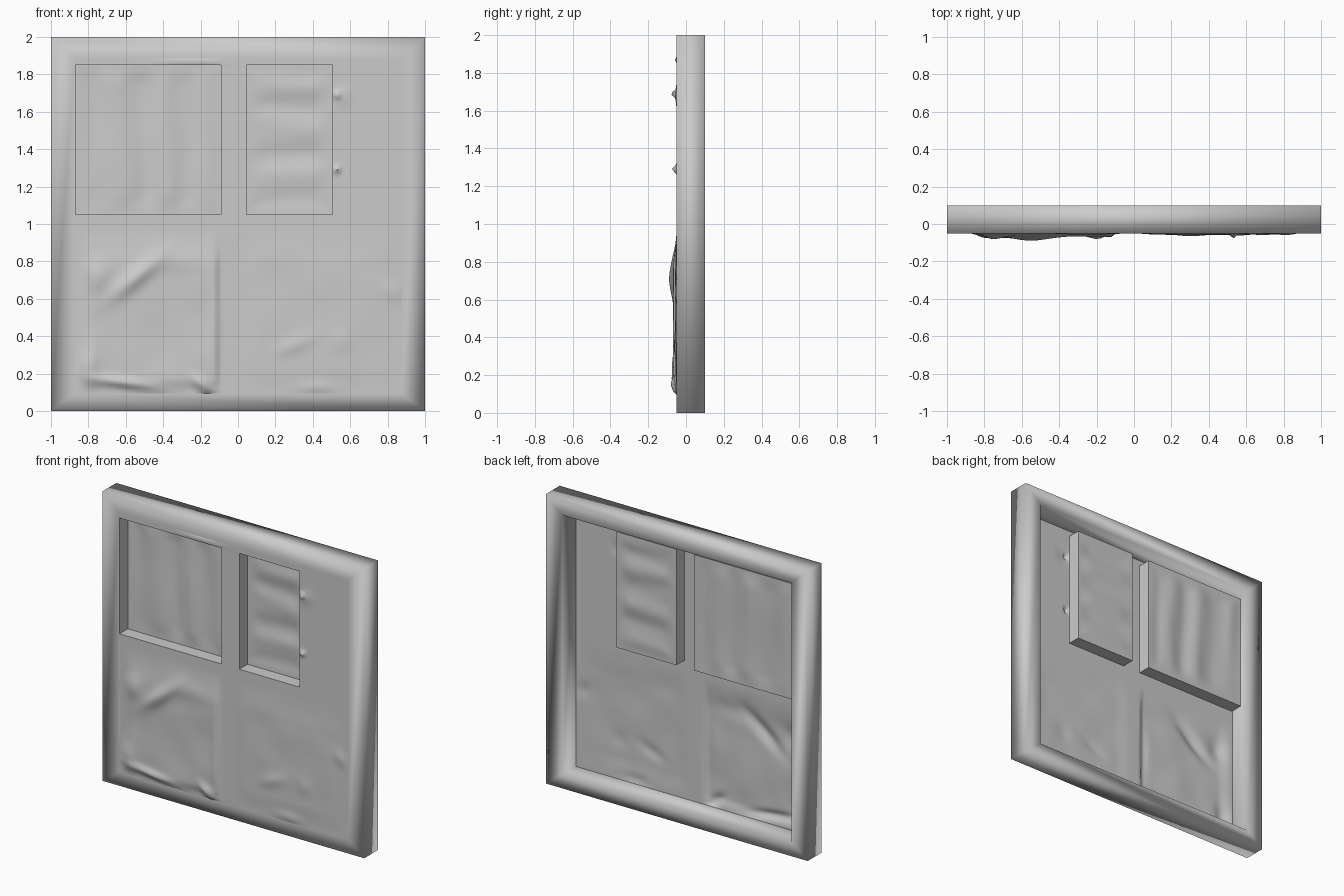
import bpy, bmesh, math
from mathutils import Vector, noise

if "Cube" in bpy.data.objects:
    bpy.data.objects.remove(bpy.data.objects["Cube"])

FRONT, BACK, PANE = -0.05, 0.10, 0.04
OX0, OX1, OZ0, OZ1 = -0.875, 0.875, 0.095, 1.887     # opening of the frame
WINDOWS = {"left": (-0.87, -0.09, 1.05, 1.85), "right": (0.045, 0.505, 1.05, 1.85)}


def finish(bm, name, angle=None):
    bmesh.ops.remove_doubles(bm, verts=bm.verts, dist=1e-5)
    me = bpy.data.meshes.new(name)
    bm.to_mesh(me)
    bm.free()
    ob = bpy.data.objects.new(name, me)
    bpy.context.collection.objects.link(ob)
    bpy.ops.object.select_all(action='DESELECT')
    ob.select_set(True)
    bpy.context.view_layer.objects.active = ob
    if angle is None:
        bpy.ops.object.shade_smooth()
    else:
        bpy.ops.object.shade_smooth_by_angle(angle=math.radians(angle))
    return ob


def grid(bm, xs, zs, depth, skip=lambda x, z: False):
    """Front-facing sheet over the given x and z lines."""
    v = [[bm.verts.new((x, depth(i, j, x, z), z)) for j, z in enumerate(zs)]
         for i, x in enumerate(xs)]
    for i in range(len(xs) - 1):
        for j in range(len(zs) - 1):
            if not skip((xs[i] + xs[i + 1]) / 2, (zs[j] + zs[j + 1]) / 2):
                bm.faces.new((v[i][j], v[i + 1][j], v[i + 1][j + 1], v[i][j + 1]))
    loose = [q for q in bm.verts if not q.link_faces]
    bmesh.ops.delete(bm, geom=loose, context='VERTS')


def lines(stops, step):
    out = [stops[0]]
    for a, b in zip(stops, stops[1:]):
        n = max(1, round((b - a) / step))
        out += [a + (b - a) * k / n for k in range(1, n + 1)]
    return out


def ramp(a, b, t):
    t = min(1, max(0, (t - a) / (b - a)))
    return t * t * (3 - 2 * t)


# Outer frame: a channel swept round the square, softly shaded
bm = bmesh.new()
inner, outer = (OX0, OX1, OZ0, OZ1), (-1, 1, 0, 2)
rings = []
for (x0, x1, z0, z1), y in ((inner, FRONT), (outer, FRONT), (outer, BACK), (inner, BACK), (inner, FRONT + 0.001)):
    rings.append([bm.verts.new((x, y, z)) for x, z in ((x0, z0), (x1, z0), (x1, z1), (x0, z1))])
for a, b in zip(rings, rings[1:]):
    for k in range(4):
        m = (k + 1) % 4
        bm.faces.new((a[k], b[k], b[m], a[m]))
finish(bm, "outer_frame")

# Dented front skin: (x, z, width, height, outward bulge, tilt)
BUMPS = [
    (-0.55, 0.71, 0.16, 0.045, 0.026, 0.7), (-0.75, 0.72, 0.06, 0.08, 0.014, 0),
    (-0.30, 0.80, 0.14, 0.06, 0.008, 0), (-0.80, 0.24, 0.05, 0.08, 0.016, 0),
    (-0.60, 0.15, 0.17, 0.025, 0.020, -0.15), (-0.19, 0.14, 0.07, 0.03, 0.022, -0.7),
    (-0.13, 0.45, 0.03, 0.18, 0.009, 0), (-0.40, 0.42, 0.18, 0.15, -0.006, 0),
    (0.30, 0.35, 0.10, 0.04, 0.009, 0.4), (0.55, 0.37, 0.06, 0.06, 0.007, 0),
    (0.82, 0.64, 0.04, 0.06, 0.008, 0.7), (0.42, 0.13, 0.10, 0.03, 0.007, 0),
    (0.529, 1.29, 0.013, 0.016, 0.030, 0), (0.529, 1.69, 0.013, 0.016, 0.030, 0),
    (0.56, 1.68, 0.04, 0.05, 0.007, -0.7), (-0.25, 1.869, 0.15, 0.009, 0.008, 0),
]


def skin_depth(i, j, x, z):
    left = (ramp(-0.86, -0.76, x) * ramp(-0.095, -0.125, x)
            * ramp(0.105, 0.17, z) * ramp(0.98, 0.75, z))
    right = (ramp(0.0, 0.12, x) * ramp(0.86, 0.7, x)
             * ramp(0.12, 0.25, z) * ramp(0.98, 0.78, z))
    wrinkle = noise.noise(Vector((x * 5, z * 5, 2)))
    d = left * (0.013 + 0.006 * wrinkle) + right * (0.006 + 0.004 * wrinkle)
    for bx, bz, w, h, amount, tilt in BUMPS:
        c, s = math.cos(tilt), math.sin(tilt)
        u, v = (x - bx) * c + (z - bz) * s, (z - bz) * c - (x - bx) * s
        d += amount * math.exp(-(u / w) ** 2 - (v / h) ** 2)
    edge = min(x - OX0, OX1 - x, z - OZ0, OZ1 - z)
    for x0, x1, z0, z1 in WINDOWS.values():            # keep window rims flat
        edge = min(edge, math.hypot(max(x0 - x, 0, x - x1), max(z0 - z, 0, z - z1)))
    return FRONT - d * ramp(0, 0.018, edge)


def in_window(x, z):
    return any(x0 < x < x1 and z0 < z < z1 for x0, x1, z0, z1 in WINDOWS.values())


bm = bmesh.new()
grid(bm, lines([OX0, -0.87, -0.09, 0.045, 0.505, OX1], 0.015),
     lines([OZ0, 1.05, 1.85, OZ1], 0.015), skin_depth, in_window)
finish(bm, "dented_front_skin", 60)

# Recessed window trays: pleats run vertically on the left, horizontally on the right
for side, (x0, x1, z0, z1) in WINDOWS.items():
    xs = [x0] + lines([x0, x1], 0.02) + [x1]
    zs = [z0] + lines([z0, z1], 0.02) + [z1]

    def tray_depth(i, j, x, z):
        if i in (0, len(xs) - 1) or j in (0, len(zs) - 1):
            return FRONT
        t = x if side == "left" else z
        s = z if side == "left" else x
        fold = 0.6 * math.sin(t * 24 + s) + noise.noise(Vector((t * 9, s * 2, 5)))
        edge = min(x - x0, x1 - x, z - z0, z1 - z)
        return PANE + 0.009 * fold * ramp(0, 0.12, edge)

    bm = bmesh.new()
    grid(bm, xs, zs, tray_depth)
    finish(bm, side + "_window_curtain", 50)
